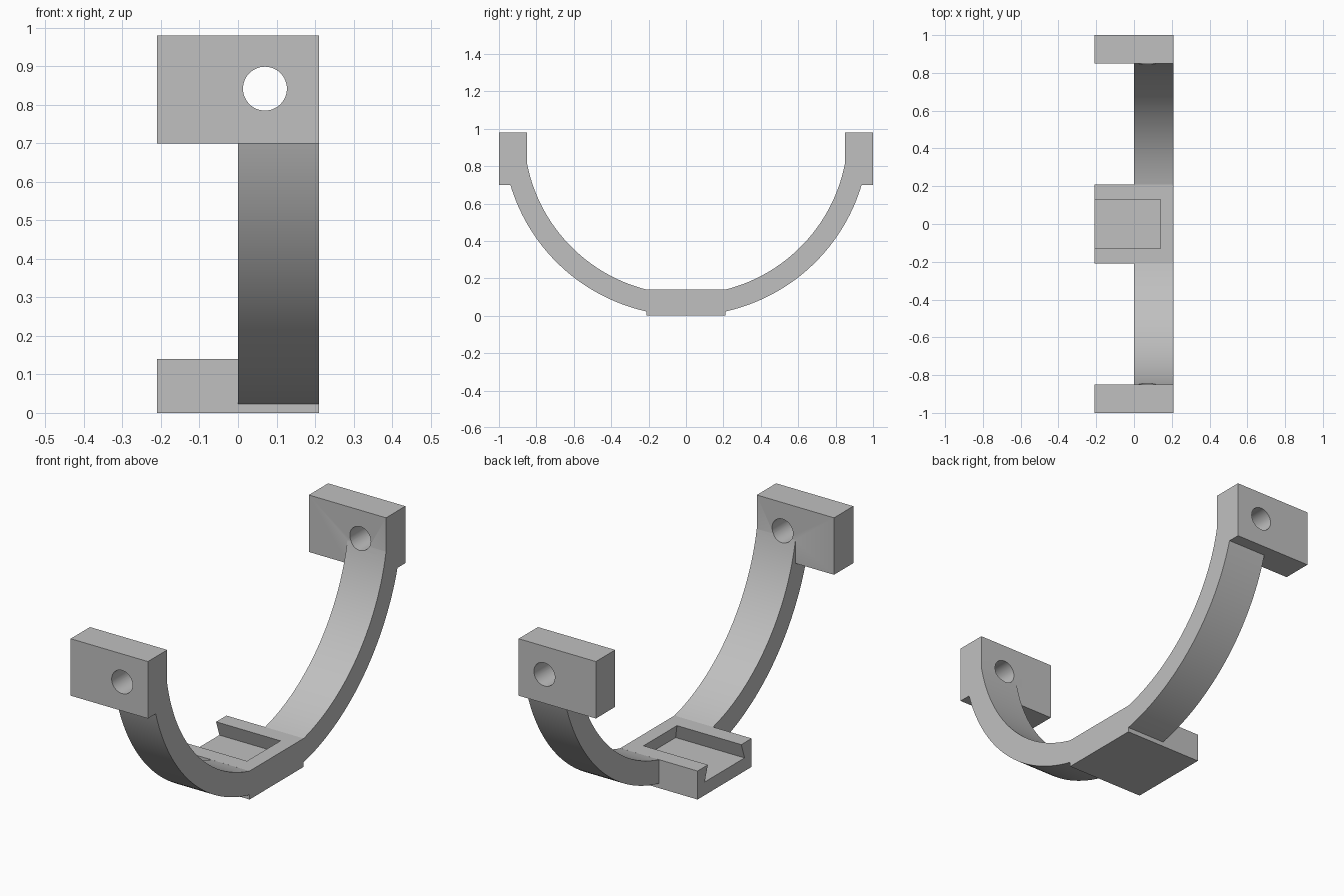
import bpy, bmesh
from math import sin, cos, pi, acos

cube = bpy.data.objects.get("Cube")
if cube:
    bpy.data.objects.remove(cube, do_unlink=True)

grey = bpy.data.materials.new("plain grey")
grey.use_nodes = True
colour = (0.53, 0.53, 0.53, 1)
grey.diffuse_color = colour
grey.node_tree.nodes["Principled BSDF"].inputs["Base Color"].default_value = colour

HALF = 0.21              # half width of the bracket
TOP = 0.98               # arch centre height, also its outer radius
INNER = 0.866            # arch inner radius
BLOCK_LOW = 0.70


def add(name, bm):
    bmesh.ops.recalc_face_normals(bm, faces=bm.faces)
    mesh = bpy.data.meshes.new(name)
    bm.to_mesh(mesh)
    bm.free()
    mesh.materials.append(grey)
    obj = bpy.data.objects.new(name, mesh)
    bpy.context.collection.objects.link(obj)
    return obj


def prism(name, outline, x0, x1):
    """Extrude a closed (y, z) outline along x."""
    bm = bmesh.new()
    face = bm.faces.new([bm.verts.new((x0, y, z)) for y, z in outline])
    out = bmesh.ops.extrude_face_region(bm, geom=[face])
    verts = [v for v in out["geom"] if isinstance(v, bmesh.types.BMVert)]
    bmesh.ops.translate(bm, verts=verts, vec=(x1 - x0, 0, 0))
    return add(name, bm)


def box(name, y0, y1, z0, z1):
    return prism(name, [(y0, z0), (y1, z0), (y1, z1), (y0, z1)], -HALF, HALF)


def combine(body, other, operation):
    mod = body.modifiers.new(operation, 'BOOLEAN')
    mod.operation = operation
    mod.solver = 'EXACT'
    mod.object = other
    bpy.context.view_layer.objects.active = body
    bpy.ops.object.modifier_apply(modifier=mod.name)
    bpy.data.objects.remove(other, do_unlink=True)


# Curved arm: half ring whose ends stop inside the mounting blocks
sweep = acos((TOP - 0.88) / TOP)
steps = [sweep * (i / 48 - 1) for i in range(97)]
outline = [(TOP * sin(a), TOP - TOP * cos(a)) for a in steps]
outline += [(INNER * sin(a), TOP - INNER * cos(a)) for a in reversed(steps)]
bracket = prism("curved_bracket", outline, 0, HALF)

# Base plate and the two mounting blocks
combine(bracket, box("base_plate", -HALF, HALF, 0, 0.14), 'UNION')
for name, y0, y1 in (("front_block", -1, -0.85), ("back_block", 0.85, 1)):
    combine(bracket, box(name, y0, y1, BLOCK_LOW, TOP), 'UNION')

# Undercut slot in the base, open on one side
FLOOR, LIP, FLARE = 0.065, 0.14, 0.025
rise = FLARE / (LIP - FLOOR) * 0.05
bm = bmesh.new()
rings = []
for z, grow in ((FLOOR, FLARE), (LIP, 0), (LIP + 0.05, -rise)):
    y, x = 0.13 + grow, 0.14 + grow
    rings.append([bm.verts.new((px, py, z)) for px, py in
                  ((-0.3, -y), (x, -y), (x, y), (-0.3, y))])
bm.faces.new(rings[0])
bm.faces.new(rings[-1])
for low, high in zip(rings, rings[1:]):
    for i in range(4):
        j = (i + 1) % 4
        bm.faces.new((low[i], low[j], high[j], high[i]))
combine(bracket, add("slot_cutter", bm), 'DIFFERENCE')

# Bolt holes through both blocks
for side in (-1, 1):
    bm = bmesh.new()
    bmesh.ops.create_cone(bm, cap_ends=True, segments=48,
                          radius1=0.057, radius2=0.057, depth=0.6)
    for v in bm.verts:
        x, y, z = v.co
        v.co = (0.07 + x, side * 0.95 + z, 0.842 + y)
    combine(bracket, add("hole_cutter", bm), 'DIFFERENCE')

# Smooth curves with crisp edges
for obj in bpy.context.selected_objects:
    obj.select_set(False)
bracket.select_set(True)
bpy.context.view_layer.objects.active = bracket
bpy.ops.object.shade_smooth_by_angle(angle=pi / 7)
